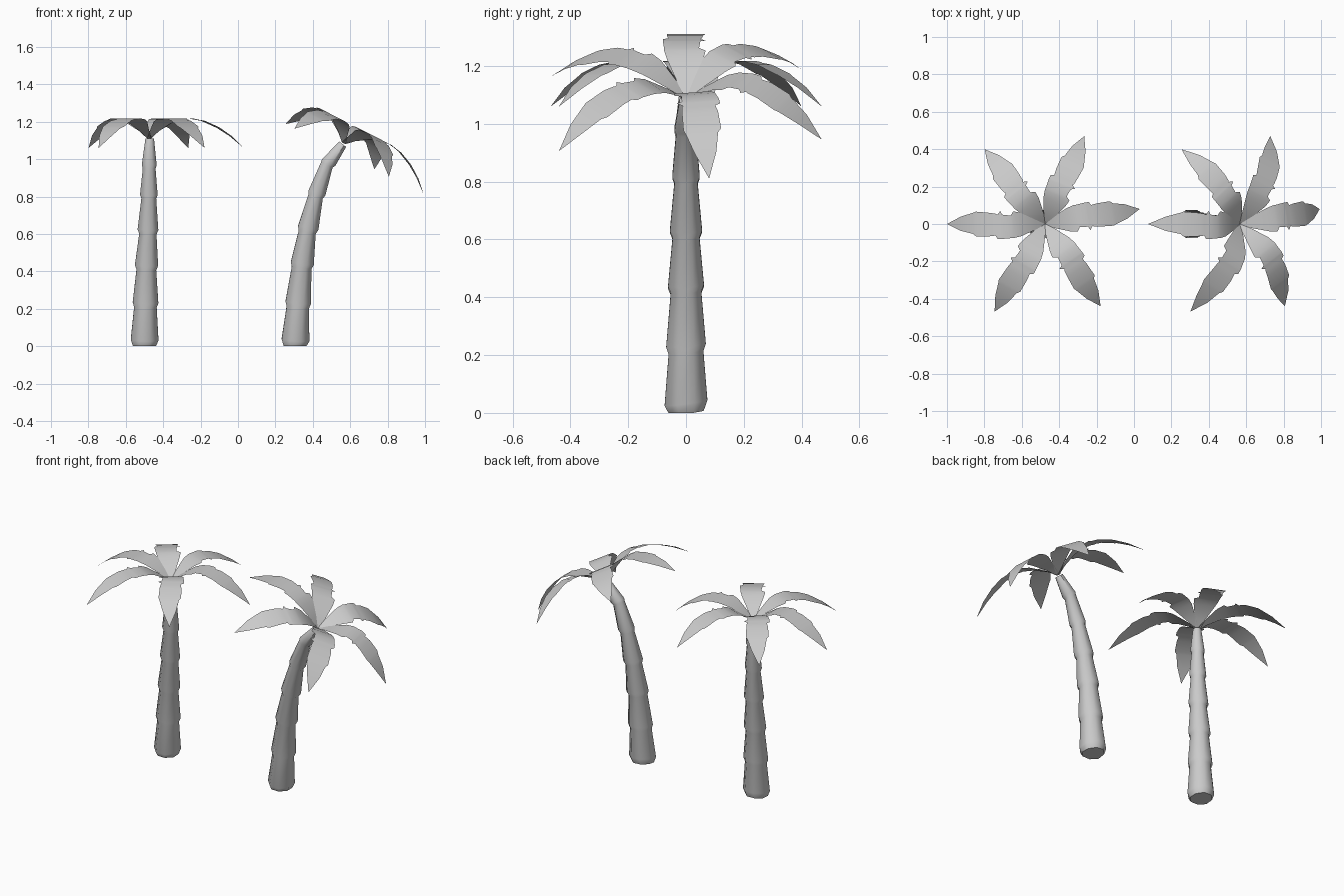
import bpy, bmesh
from math import sin, cos, pi, radians
from mathutils import Vector, Matrix

cube = bpy.data.objects.get("Cube")
if cube:
    bpy.data.objects.remove(cube, do_unlink=True)

GREY = (0.6, 0.6, 0.6, 1)
grey = bpy.data.materials.new("light grey")
grey.use_nodes = True
grey.diffuse_color = GREY
grey.node_tree.nodes["Principled BSDF"].inputs["Base Color"].default_value = GREY

SIDES = 8


def finish(bm, name, angle):
    mesh = bpy.data.meshes.new(name)
    bm.to_mesh(mesh)
    bm.free()
    obj = bpy.data.objects.new(name, mesh)
    bpy.context.collection.objects.link(obj)
    mesh.materials.append(grey)
    bpy.ops.object.select_all(action='DESELECT')
    bpy.context.view_layer.objects.active = obj
    obj.select_set(True)
    bpy.ops.object.shade_smooth_by_angle(angle=radians(angle))
    return obj


# Trunk: stacked segments, each narrowing upward to a flared joint
def trunk(name, joints):
    pts = [Vector((x, 0, z)) for x, z in joints]
    necks = [0.065, 0.057, 0.05, 0.043, 0.037, 0.025]
    flares = [0.08, 0.074, 0.067, 0.06, 0.051, 0.043]
    rings = [(pts[0], pts[1] - pts[0], 0.066)]
    for i, (low, high) in enumerate(zip(pts, pts[1:])):
        axis = high - low
        before = low - pts[i - 1] if i else axis
        after = pts[i + 2] - high if i + 2 < len(pts) else axis
        rings.append((low + axis * (0.17 if i == 0 else 0.12), axis + before, flares[i]))
        rings.append((high, axis + after, necks[i]))
    bm = bmesh.new()
    loops = []
    for centre, axis, r in rings:
        axis = axis.normalized()
        side = Vector((axis.z, 0, -axis.x))
        slant = 0.14 * max(0, 1 - centre.z / 0.7)
        loop = []
        for k in range(SIDES):
            a = 2 * pi * (k + 0.5) / SIDES
            p = centre + side * r * cos(a)
            p += Vector((0, r * sin(a), slant * r * sin(a)))
            p.z = max(p.z, 0)
            loop.append(bm.verts.new(p))
        loops.append(loop)
    for a, b in zip(loops, loops[1:]):
        for k in range(SIDES):
            n = (k + 1) % SIDES
            bm.faces.new((a[k], a[n], b[n], b[k]))
    bm.faces.new(loops[0][::-1])
    bm.faces.new(loops[-1])
    finish(bm, name, 45)


# Arched midrib of a frond: distance from the crown, height
RIB = [(0, 0), (0.08, 0.065), (0.15, 0.1), (0.22, 0.11), (0.3, 0.095),
       (0.38, 0.06), (0.45, 0.015), (0.525, -0.05)]

# Notched leaf outline: distance, left width, right width
LEAF = [(0, 0.012, 0.012), (0.05, 0.03, 0.03), (0.13, 0.066, 0.06),
        (0.17, 0.076, 0.068), (0.185, 0.076, 0.045), (0.23, 0.08, 0.05),
        (0.24, 0.08, 0.07), (0.255, 0.08, 0.05), (0.265, 0.062, 0.055),
        (0.3, 0.066, 0.06), (0.37, 0.066, 0.066), (0.385, 0.053, 0.06),
        (0.45, 0.037, 0.04), (0.525, 0, 0)]


def rib_height(r):
    for (r0, z0), (r1, z1) in zip(RIB, RIB[1:]):
        if r <= r1:
            return z0 + (z1 - z0) * (r - r0) / (r1 - r0)
    return RIB[-1][1]


# Crown: six single-sheet fronds around the trunk top
def crown(name, place, lean):
    move = Matrix.Translation(place) @ Matrix.Rotation(radians(lean), 4, 'Y')
    for i, (deg, length) in enumerate([(180, 1), (129, 0.98), (66, 0.98),
                                       (9, 0.975), (-56, 1.01), (-120, 1.03)]):
        a = radians(deg)
        out = Vector((cos(a), sin(a), 0))
        left = Vector((-sin(a), cos(a), 0))
        bm = bmesh.new()
        rows = []
        for r, wl, wr in LEAF:
            mid = out * r * length + Vector((0, 0, rib_height(r)))
            if wl == 0:
                tip = bm.verts.new(move @ mid)
                rows.append((tip, tip))
            else:
                rows.append((bm.verts.new(move @ (mid + left * wl)),
                             bm.verts.new(move @ (mid - left * wr))))
        for (l0, r0), (l1, r1) in zip(rows, rows[1:]):
            bm.faces.new((l0, r0, r1) if l1 is r1 else (l0, r0, r1, l1))
        finish(bm, f"{name}_{i + 1}", 35)


trunk("straight_trunk", [(-0.5, 0), (-0.495, 0.21), (-0.49, 0.41), (-0.482, 0.6),
                         (-0.477, 0.79), (-0.475, 0.95), (-0.472, 1.11)])
crown("straight_frond", (-0.475, 0, 1.11), 0)

trunk("leaning_trunk", [(0.305, 0), (0.32, 0.21), (0.34, 0.42), (0.37, 0.61),
                        (0.415, 0.8), (0.475, 0.97), (0.56, 1.08)])
crown("leaning_frond", (0.565, 0, 1.085), 27)
